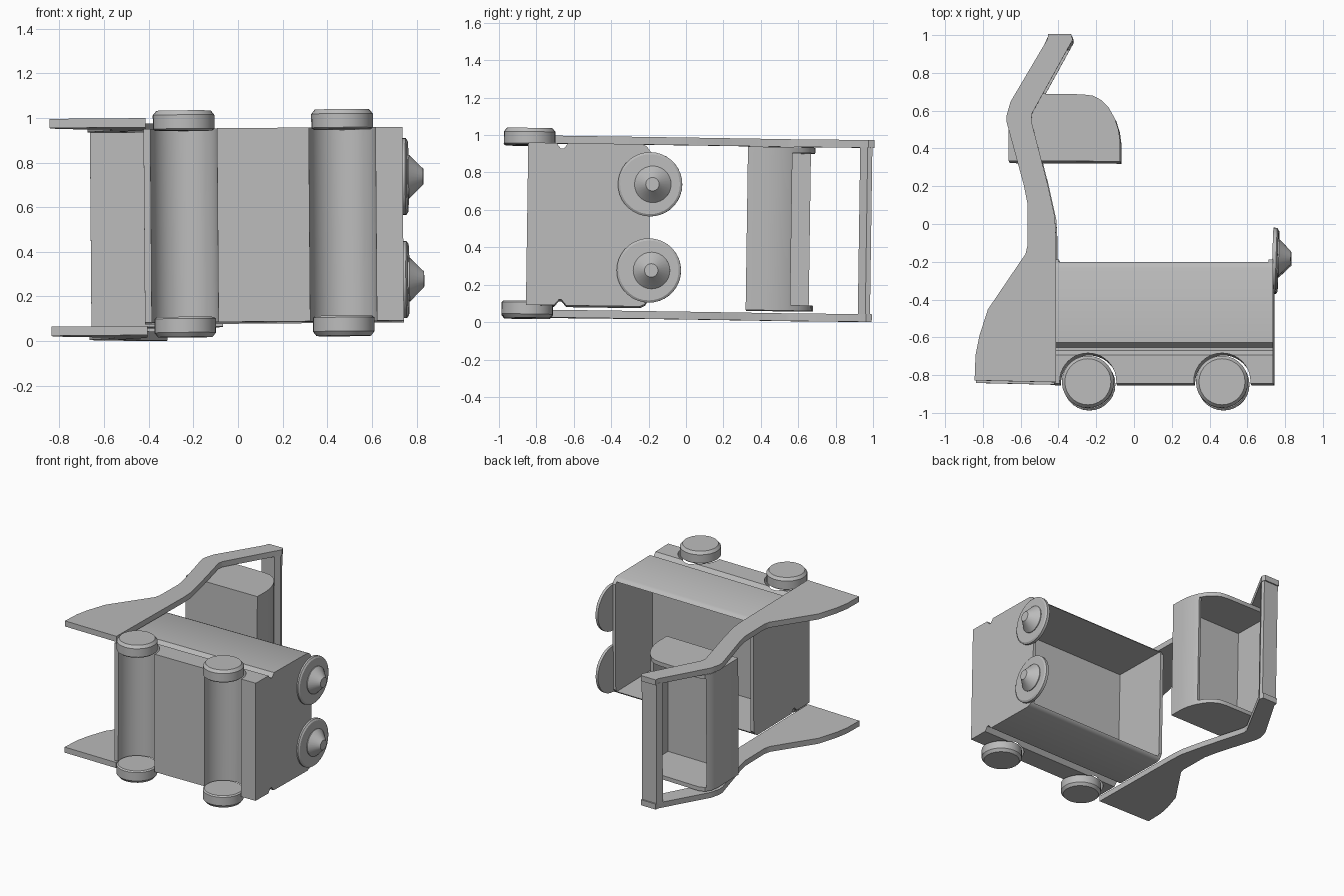
import bpy, bmesh, math
from mathutils import Matrix, Vector

cube = bpy.data.objects.get("Cube")
if cube:
    bpy.data.objects.remove(cube, do_unlink=True)

grey = bpy.data.materials.new("plain grey")
grey.use_nodes = True
grey.diffuse_color = (0.5, 0.5, 0.5, 1)
grey.node_tree.nodes["Principled BSDF"].inputs["Base Color"].default_value = grey.diffuse_color

# The cart lies on its side, leaning very slightly
PIVOT = Vector((0, 0, 0.5))
LEAN = (Matrix.Translation(PIVOT) @ Matrix.Rotation(-0.0145, 4, 'X')
        @ Matrix.Rotation(-0.008, 4, 'Y') @ Matrix.Translation(-PIVOT))
parts = []


def finish(name, bm):
    bmesh.ops.recalc_face_normals(bm, faces=bm.faces)
    mesh = bpy.data.meshes.new(name)
    bm.to_mesh(mesh)
    bm.free()
    mesh.materials.append(grey)
    obj = bpy.data.objects.new(name, mesh)
    bpy.context.collection.objects.link(obj)
    parts.append(obj)
    return obj


def prism(name, pts, lo, hi, axis='Z'):
    """Extrude an outline along z (points x, y) or along x (points y, z)."""
    bm = bmesh.new()
    place = (lambda a, b: (a, b, lo)) if axis == 'Z' else (lambda a, b: (lo, a, b))
    face = bm.faces.new([bm.verts.new(place(a, b)) for a, b in pts])
    out = bmesh.ops.extrude_face_region(bm, geom=[face])
    verts = [v for v in out["geom"] if isinstance(v, bmesh.types.BMVert)]
    shift = (0, 0, hi - lo) if axis == 'Z' else (hi - lo, 0, 0)
    bmesh.ops.translate(bm, verts=verts, vec=shift)
    return finish(name, bm)


def lathe(name, rings, matrix, sides=28):
    """Stack circles given as (radius, height), closed at both ends."""
    bm = bmesh.new()
    loops = [[bm.verts.new(matrix @ Vector((r * math.cos(2 * math.pi * i / sides),
                                            r * math.sin(2 * math.pi * i / sides), h)))
              for i in range(sides)] for r, h in rings]
    for a, b in zip(loops, loops[1:]):
        for i in range(sides):
            j = (i + 1) % sides
            bm.faces.new((a[i], a[j], b[j], b[i]))
    bm.faces.new(loops[0])
    bm.faces.new(loops[-1])
    return finish(name, bm)


def cut(obj, cutter):
    mod = obj.modifiers.new("cut", 'BOOLEAN')
    mod.operation = 'DIFFERENCE'
    mod.solver = 'EXACT'
    mod.object = cutter
    bpy.context.view_layer.objects.active = obj
    bpy.ops.object.modifier_apply(modifier=mod.name)
    parts.remove(cutter)
    bpy.data.objects.remove(cutter, do_unlink=True)


def rect(a0, b0, a1, b1):
    return [(a0, b0), (a1, b0), (a1, b1), (a0, b1)]


# Basket: cross-section with a groove on each side, hollowed from the open end
MID, HALF = 0.516, 0.434
half_section = [(-0.85, 0), (-0.70, 0), (-0.675, 0.03), (-0.66, 0.03),
                (-0.635, 0), (-0.24, 0), (-0.215, 0.012), (-0.195, 0.04)]
section = ([(y, MID + HALF - d) for y, d in half_section]
           + [(y, MID - HALF + d) for y, d in reversed(half_section)])
body = prism("basket", section, -0.42, 0.74, 'X')
cut(body, prism("cavity_cutter", rect(-0.395, -0.63, 0.715, 0), 0.105, 0.927))
for wx in (-0.24, 0.47):
    cut(body, lathe("arch_cutter", [(0.15, -0.2), (0.15, 1.2)],
                    Matrix.Translation((wx, -0.84, 0)), 40))

# Wheels: rounded outer rim, one at each end of both arches
for wx, place in ((-0.24, "rear"), (0.47, "front")):
    for z, sign, side in ((0.94, 1, "upper"), (0.105, -1, "lower")):
        m = Matrix.Translation((wx, -0.843, z)) @ Matrix.Diagonal((1, 1, sign, 1))
        lathe(f"{place}_{side}_wheel",
              [(0.128, 0), (0.138, 0.008), (0.138, 0.07), (0.122, 0.09)], m)

# Side frames, sweeping from the wide foot to the handle
frame = [(-0.84, -0.835), (-0.835, -0.7), (-0.815, -0.6), (-0.77, -0.46),
         (-0.57, -0.165), (-0.56, -0.12), (-0.56, 0.1), (-0.58, 0.2),
         (-0.67, 0.53), (-0.67, 0.57), (-0.65, 0.64), (-0.455, 0.97), (-0.45, 1.0),
         (-0.33, 1.0), (-0.32, 0.97), (-0.535, 0.58), (-0.54, 0.54),
         (-0.455, 0.21), (-0.415, 0.03), (-0.41, -0.06), (-0.41, -0.845)]
prism("upper_side_frame", frame, 0.957, 0.998)
prism("lower_side_frame", frame, 0.026, 0.067)
prism("handle_bar", [(-0.47, 0.945), (-0.35, 0.925), (-0.325, 0.965),
                     (-0.33, 0.99), (-0.45, 0.99)], 0.06, 0.965)

# Seat: D-shaped ends and three walls, open on the far side
seat_outline = [(-0.66, 0.328), (-0.07, 0.325), (-0.07, 0.43), (-0.078, 0.49),
                (-0.097, 0.55), (-0.13, 0.61), (-0.17, 0.65), (-0.215, 0.673),
                (-0.27, 0.68), (-0.58, 0.685), (-0.625, 0.67), (-0.65, 0.63),
                (-0.66, 0.58)]
seat = prism("seat", seat_outline, 0.078, 0.952)
cut(seat, prism("seat_cutter", [(-0.63, 0.355), (-0.1, 0.355), (-0.1, 0.46),
                                (-0.125, 0.56), (0.0, 0.58), (0.0, 0.8),
                                (-0.63, 0.8)], 0.108, 0.922))

# Lamps: round backing discs with blunt cones on the front panel
for z, side in ((0.736, "upper"), (0.275, "lower")):
    m = (Matrix.Translation((0.735, -0.195, z)) @ Matrix.Rotation(-0.03, 4, 'Z')
         @ Matrix.Rotation(math.pi / 2, 4, 'Y'))
    lathe(f"{side}_lamp_disc", [(0.172, 0), (0.172, 0.02), (0.16, 0.028)], m, 36)
    lathe(f"{side}_lamp", [(0.098, 0.02), (0.098, 0.034), (0.04, 0.092), (0.036, 0.097)],
          Matrix.Translation((0, 0.015, 0)) @ m)

# Lean every part together and shade the round parts smoothly
for obj in parts:
    obj.data.transform(LEAN)
bpy.ops.object.select_all(action='DESELECT')
for obj in parts:
    obj.select_set(True)
bpy.context.view_layer.objects.active = parts[0]
bpy.ops.object.shade_smooth_by_angle(angle=math.radians(30))
lowest = min(v.co.z for o in parts for v in o.data.vertices)
for obj in parts:
    obj.data.transform(Matrix.Translation((0, 0, -lowest)))
